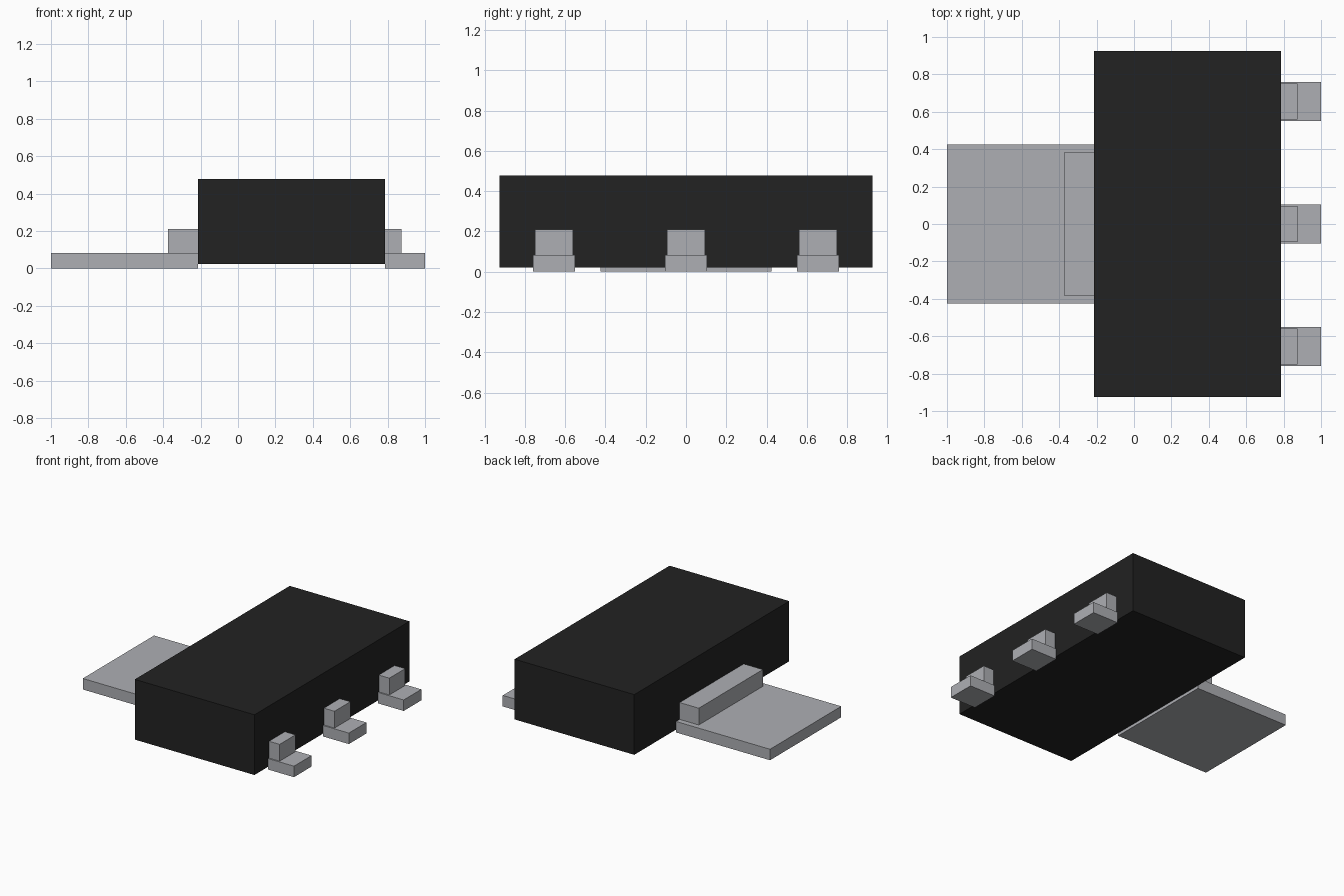
import bpy
import bmesh
from mathutils import Vector

cube = bpy.data.objects.get("Cube")
if cube:
    bpy.data.objects.remove(cube, do_unlink=True)


def material(name, color):
    mat = bpy.data.materials.new(name)
    mat.use_nodes = True
    mat.diffuse_color = color
    mat.node_tree.nodes["Principled BSDF"].inputs["Base Color"].default_value = color
    return mat


def box(name, low, high, mat):
    """Flat-sided box between two opposite corners."""
    low, high = Vector(low), Vector(high)
    bm = bmesh.new()
    bmesh.ops.create_cube(bm, size=1)
    bmesh.ops.scale(bm, vec=high - low, verts=bm.verts)
    mesh = bpy.data.meshes.new(name)
    bm.to_mesh(mesh)
    bm.free()
    mesh.materials.append(mat)
    obj = bpy.data.objects.new(name, mesh)
    obj.location = (low + high) / 2
    bpy.context.collection.objects.link(obj)
    return obj


black = material("black plastic", (0.016, 0.016, 0.016, 1))
metal = material("tinned metal", (0.423, 0.429, 0.456, 1))

LEFT, RIGHT = -0.215, 0.785   # body side walls
THICK, TOP = 0.083, 0.21      # lead thickness and shoulder height

# Package body, raised slightly off the ground
box("body", (LEFT, -0.925, 0.022), (RIGHT, 0.925, 0.477), black)

# Wide tab with its raised shoulder
box("tab_plate", (-1, -0.425, 0), (LEFT, 0.425, THICK), metal)
box("tab_shoulder", (-0.375, -0.383, THICK), (LEFT, 0.383, TOP), metal)

# Three leads on the opposite side
for label, y in (("front", -0.655), ("middle", 0), ("back", 0.655)):
    box(label + "_lead_foot", (RIGHT, y - 0.105, 0), (1, y + 0.105, THICK), metal)
    box(label + "_lead_shoulder", (RIGHT, y - 0.095, THICK), (0.873, y + 0.095, TOP), metal)
